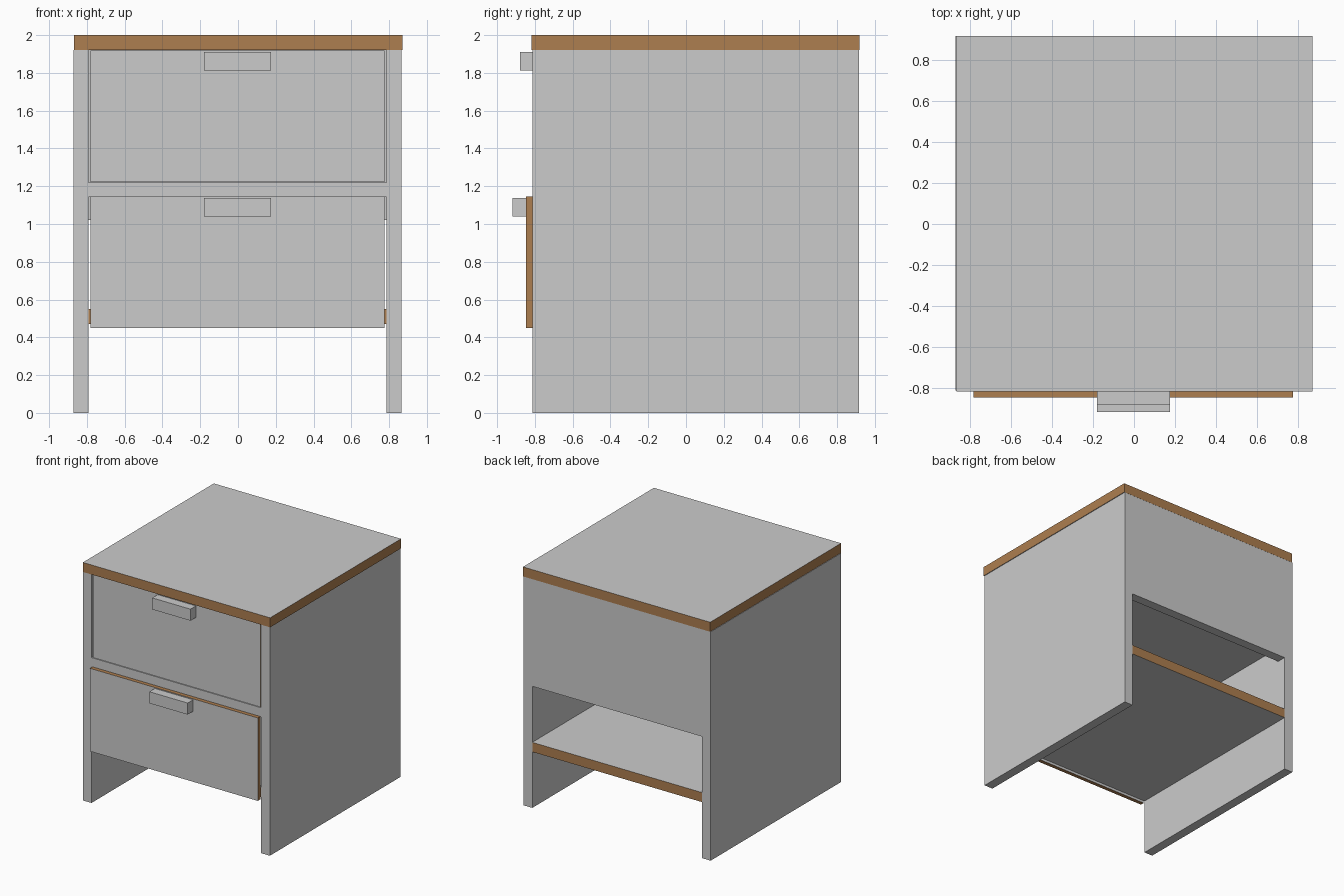
import bpy, bmesh
from mathutils import Vector

if "Cube" in bpy.data.objects:
    bpy.data.objects.remove(bpy.data.objects["Cube"])

brown = bpy.data.materials.new("brown_edge")
brown.diffuse_color = (0.42, 0.21, 0.08, 1)
brown.use_nodes = True
brown.node_tree.nodes["Principled BSDF"].inputs["Base Color"].default_value = brown.diffuse_color


def board(name, x, y, z, face_axis=None):
    """Box from (min, max) ranges; faces not along face_axis get a brown edge band."""
    mesh = bpy.data.meshes.new(name)
    bm = bmesh.new()
    bmesh.ops.create_cube(bm, size=1)
    lo, hi = Vector((x[0], y[0], z[0])), Vector((x[1], y[1], z[1]))
    for v in bm.verts:
        v.co = (lo + hi) / 2 + v.co * (hi - lo)
    bm.normal_update()
    if face_axis is not None:
        for f in bm.faces:
            f.material_index = 0 if abs(f.normal[face_axis]) > 0.5 else 1
    bm.to_mesh(mesh)
    bm.free()
    if face_axis is not None:
        mesh.materials.append(None)
        mesh.materials.append(brown)
    obj = bpy.data.objects.new(name, mesh)
    bpy.context.collection.objects.link(obj)
    return obj


FRONT, BACK = -0.813, 0.917
T = 0.08                      # board thickness
IN = (-0.791, 0.785)          # clear width between the side panels

# Side panels
board("left_side", (IN[0] - T, IN[0]), (FRONT, BACK), (0, 1.92))
board("right_side", (IN[1], IN[1] + T), (FRONT, BACK), (0, 1.92))

# Table top with brown edge band
board("top_board", (-0.867, 0.871), (-0.818, 0.918), (1.92, 2.0), 2)

# Back panel, middle divider and lower shelf
board("back_panel", IN, (BACK - T, BACK), (1.02, 1.92))
board("middle_divider", IN, (FRONT, BACK - T), (1.143, 1.22))
board("lower_shelf", IN, (FRONT, BACK), (0.47, 0.55), 2)

# Drawer fronts with handles: the lower one stands proud, the upper one is inset
for name, y, z in (("lower", -0.846, 0.449), ("upper", -0.808, 1.222)):
    board(name + "_drawer_front", (-0.782, 0.776), (y, y + 0.033), (z, z + 0.696), 1)
    board(name + "_drawer_handle", (-0.18, 0.175), (y - 0.072, y), (z + 0.591, z + 0.688))
